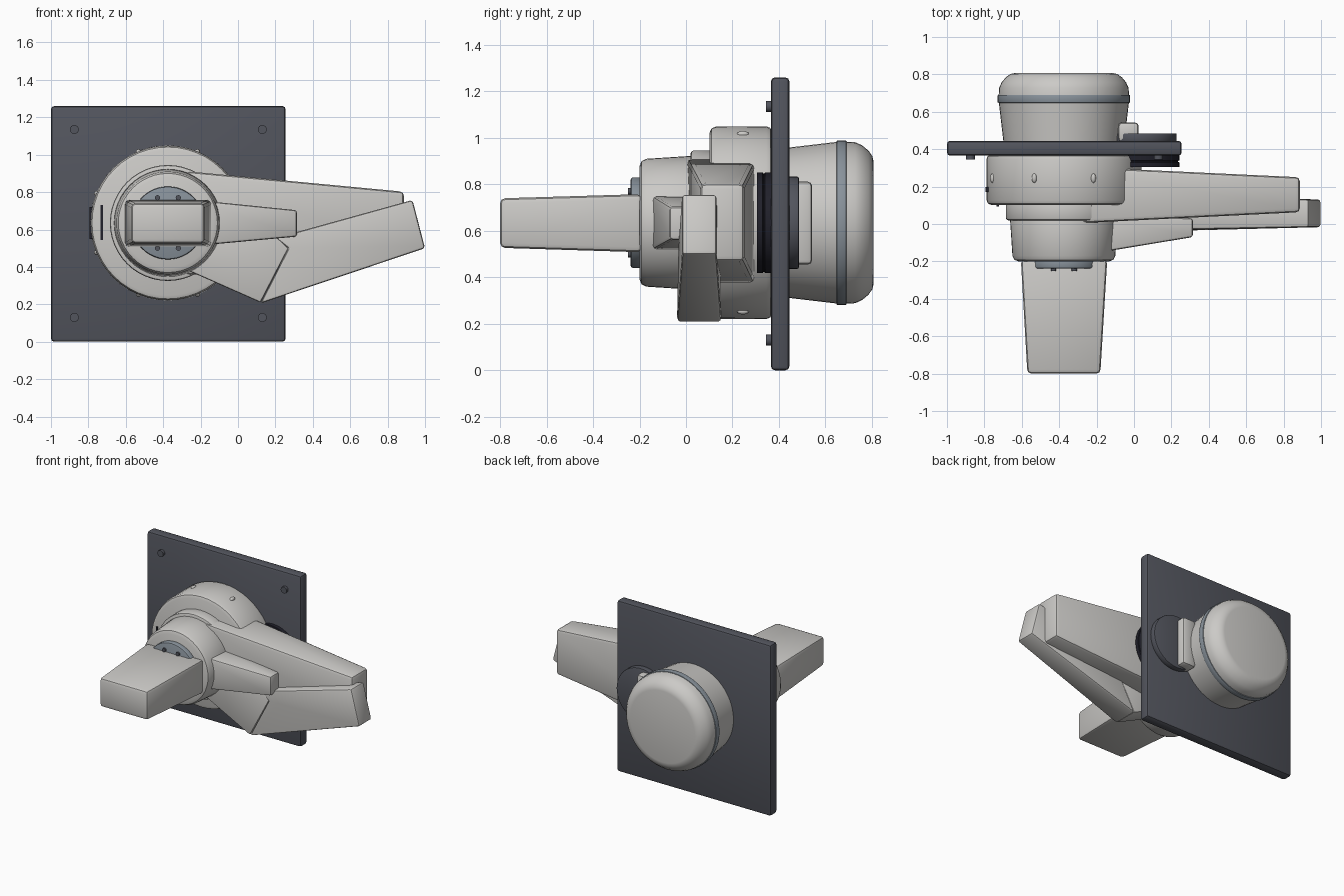
import bpy, bmesh, math
from mathutils import Vector

cube = bpy.data.objects.get("Cube")
if cube:
    bpy.data.objects.remove(cube, do_unlink=True)

CX, CZ = -0.375, 0.635          # main axis of the hub and drum


def material(name, rgb):
    m = bpy.data.materials.new(name)
    m.use_nodes = True
    m.diffuse_color = (*rgb, 1)
    m.node_tree.nodes["Principled BSDF"].inputs["Base Color"].default_value = (*rgb, 1)
    return m


LIGHT = material("light grey", (0.60, 0.59, 0.57))
DARK = material("dark slate", (0.085, 0.09, 0.11))
STEEL = material("blue grey", (0.25, 0.29, 0.33))
BLACK = material("black", (0.015, 0.015, 0.024))


def loft(name, rings, mat, bevel=0.0, segments=2):
    """Skin a list of equal-length point rings, cap both ends, round hard edges."""
    bm = bmesh.new()
    loops = [[bm.verts.new(p) for p in ring] for ring in rings]
    n = len(loops[0])
    for a, b in zip(loops, loops[1:]):
        for i in range(n):
            j = (i + 1) % n
            bm.faces.new((a[i], a[j], b[j], b[i]))
    bm.faces.new(loops[0])
    bm.faces.new(loops[-1])
    bmesh.ops.recalc_face_normals(bm, faces=bm.faces)
    if bevel:
        hard = [e for e in bm.edges if e.calc_face_angle(0) > math.radians(35)]
        bmesh.ops.bevel(bm, geom=hard, offset=bevel, segments=segments,
                        profile=0.5, affect='EDGES', clamp_overlap=True)
    mesh = bpy.data.meshes.new(name)
    bm.to_mesh(mesh)
    bm.free()
    mesh.materials.append(mat)
    ob = bpy.data.objects.new(name, mesh)
    bpy.context.collection.objects.link(ob)
    bpy.ops.object.select_all(action='DESELECT')
    ob.select_set(True)
    bpy.context.view_layer.objects.active = ob
    bpy.ops.object.shade_smooth_by_angle(angle=math.radians(32))
    return ob


def lathe(name, profile, mat, bevel=0.0, x=CX, z=CZ, sides=48):
    """Turn (radius, y) points around an axis along y."""
    turn = [2 * math.pi * i / sides for i in range(sides)]
    rings = [[(x + r * math.cos(t), y, z + r * math.sin(t)) for t in turn]
             for r, y in profile]
    return loft(name, rings, mat, bevel)


def box(name, x, y, z, mat, bevel=0.0):
    ring = lambda h: [(x[0], y[0], h), (x[1], y[0], h), (x[1], y[1], h), (x[0], y[1], h)]
    return loft(name, [ring(z[0]), ring(z[1])], mat, bevel)


def beam(name, ends, mat, bevel):
    """Tapered beam along x; each end is x, (y range), (z range)."""
    rings = [[(x, y[0], z[0]), (x, y[1], z[0]), (x, y[1], z[1]), (x, y[0], z[1])]
             for x, y, z in ends]
    return loft(name, rings, mat, bevel)


def slab(name, outline, mid, mat, bevel):
    """Flat arm from (x, z, half thickness) outline points."""
    rings = [[(x, mid + s * h, z) for x, z, h in outline] for s in (-1, 1)]
    return loft(name, rings, mat, bevel)


# Mounting plate and its corner bolts
box("mounting_plate", (-1, 0.255), (0.365, 0.445), (0, 1.26), DARK, 0.018)
for bx in (-0.875, 0.13):
    for bz in (0.13, 1.135):
        lathe("plate_bolt", [(0.024, 0.345), (0.024, 0.38)], DARK, 0, bx, bz, 16)

# Collar in front of the plate
lathe("collar", [(0.413, 0.102), (0.415, 0.37)], LIGHT, 0.025)
box("collar_front_slot", (-0.735, -0.722), (0.094, 0.12), (0.545, 0.73), BLACK)
box("collar_side_slot", (-0.793, -0.77), (0.172, 0.198), (0.55, 0.72), BLACK)

# Small studs around the collar
for k in range(8):
    a = math.radians(22.5 + 45 * k)
    bpy.ops.mesh.primitive_uv_sphere_add(
        segments=12, ring_count=8, radius=1,
        location=(CX + 0.412 * math.cos(a), 0.245, CZ + 0.412 * math.sin(a)))
    stud = bpy.context.object
    stud.name = "collar_stud"
    stud.scale = (0.014, 0.026, 0.014)
    stud.data.materials.append(LIGHT)
    bpy.ops.object.shade_smooth()

# Hub, its face disc and disc bolts
lathe("hub_base", [(0.31, 0.02), (0.31, 0.12)], LIGHT, 0.012)
lathe("hub", [(0.273, -0.2), (0.29, 0.06)], LIGHT, 0.03)
lathe("face_disc", [(0.195, -0.238), (0.195, -0.18)], STEEL, 0.01)
for k in range(8):
    a = math.radians(22.5 + 45 * k)
    lathe("disc_bolt", [(0.014, -0.25), (0.014, -0.23)], DARK, 0,
          CX + 0.146 * math.cos(a), CZ + 0.146 * math.sin(a), 12)

# Forward grip
grip = [(-0.8, -0.57, -0.18, 0.527, 0.74), (-0.19, -0.605, -0.143, 0.508, 0.758)]
loft("forward_grip", [[(l, y, b), (r, y, b), (r, y, t), (l, y, t)]
                      for y, l, r, b, t in grip], LIGHT, 0.022)

# Arms on the left side
beam("upper_arm", [(-0.28, (0.005, 0.305), (0.355, 0.912)),
                   (0.887, (0.063, 0.25), (0.47, 0.802))], LIGHT, 0.022)
beam("short_lever", [(-0.2, (-0.155, 0.05), (0.515, 0.755)),
                     (0.315, (-0.07, 0.03), (0.562, 0.703))], LIGHT, 0.014)
slab("lower_arm_root", [(-0.3, 0.7, 0.06), (-0.3, 0.395, 0.06), (0.12, 0.21, 0.092),
                        (0.27, 0.5, 0.084), (0.2, 0.57, 0.08), (0.05, 0.7, 0.07)],
     0.056, LIGHT, 0.01)
slab("lower_arm_tip", [(0.12, 0.205, 0.096), (1.0, 0.5, 0.074), (0.933, 0.758, 0.074),
                       (0.2, 0.555, 0.088), (0.27, 0.5, 0.09)],
     0.057, LIGHT, 0.014)

# Round pads on both sides of the plate
lathe("front_pad", [(0.217, 0.305), (0.217, 0.33), (0.211, 0.333), (0.211, 0.337),
                    (0.217, 0.34), (0.217, 0.37)], BLACK, 0, 0.025)
lathe("rear_pad", [(0.198, 0.44), (0.198, 0.485)], DARK, 0.006, 0.03)
box("rear_tab", (-0.085, 0.025), (0.44, 0.543), (0.455, 0.812), LIGHT, 0.02)

# Rear drum with band and domed cap
lathe("drum", [(0.323, 0.44), (0.349, 0.66)], LIGHT)
lathe("drum_band", [(0.354, 0.648), (0.354, 0.69)], STEEL, 0.004)
lathe("drum_cap", [(0.349, 0.68), (0.346, 0.728), (0.333, 0.757), (0.31, 0.785),
                   (0.285, 0.802), (0.262, 0.807)], LIGHT)
